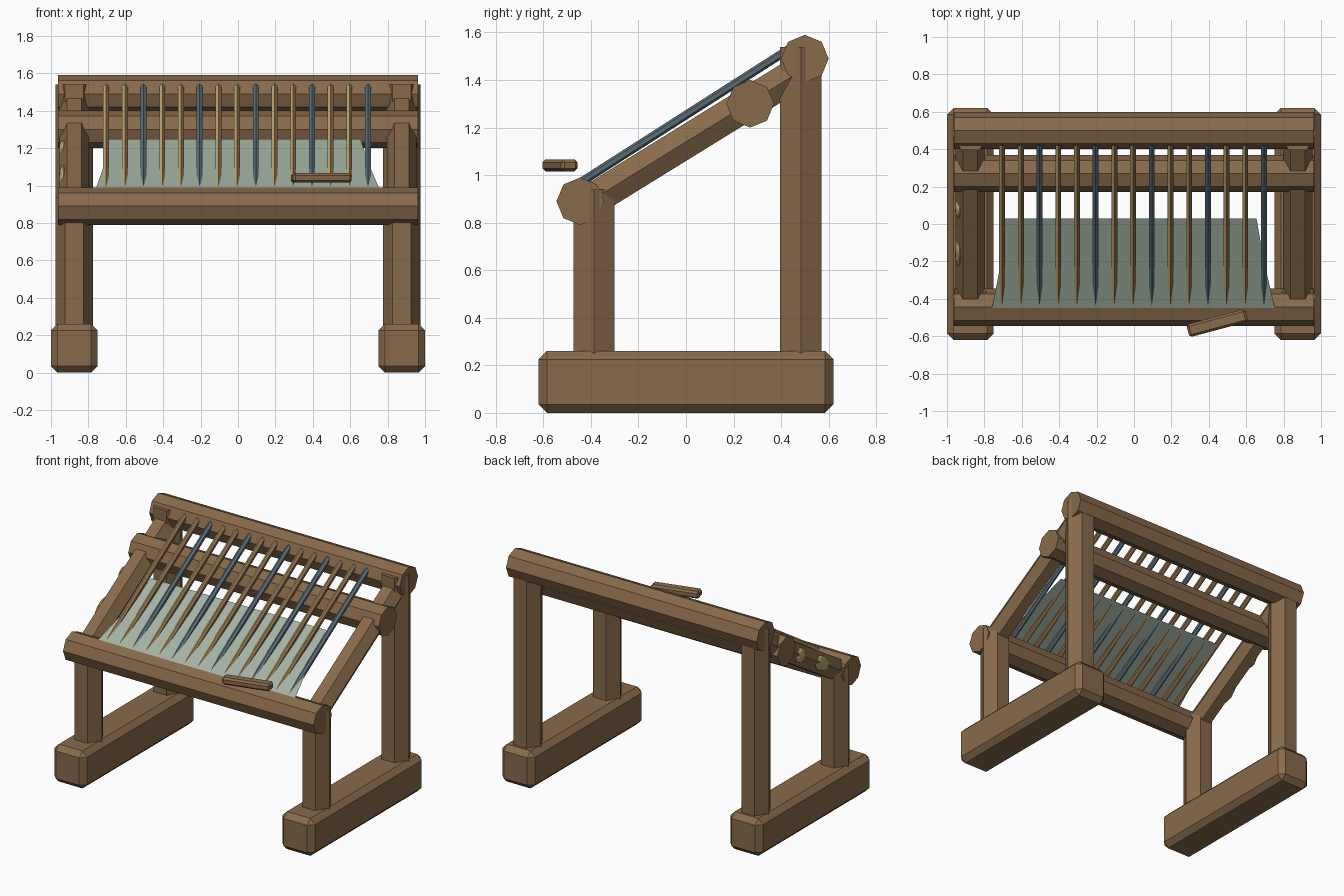
import bpy, bmesh, math
from mathutils import Vector, Matrix

cube = bpy.data.objects.get("Cube")
if cube:
    bpy.data.objects.remove(cube, do_unlink=True)


def material(name, rgb):
    m = bpy.data.materials.new(name)
    m.use_nodes = True
    m.diffuse_color = (*rgb, 1)
    m.node_tree.nodes["Principled BSDF"].inputs["Base Color"].default_value = (*rgb, 1)
    return m


WOOD = material("brown wood", (0.25, 0.145, 0.07))
CLOTH = material("sage cloth", (0.37, 0.45, 0.37))
BLUE = material("slate blue yarn", (0.10, 0.15, 0.18))
STRAW = material("straw yellow", (0.50, 0.38, 0.15))


def finish(name, bm, *mats):
    mesh = bpy.data.meshes.new(name)
    bm.to_mesh(mesh)
    bm.free()
    for m in mats:
        mesh.materials.append(m)
    ob = bpy.data.objects.new(name, mesh)
    bpy.context.collection.objects.link(ob)
    return ob


def bar(name, start, end, radius, sides, mats, phase=0.0):
    """Straight prism between two points; a second material covers its right half."""
    a, b = Vector(start), Vector(end)
    d = (b - a).normalized()
    u = Vector((0, 1, 0)) if abs(d.x) > 0.9 else Vector((1, 0, 0))
    v = d.cross(u)
    bm = bmesh.new()
    rings = []
    for p in (a, b):
        ring = []
        for i in range(sides):
            t = phase + math.tau * i / sides
            ring.append(bm.verts.new(p + radius * (u * math.cos(t) + v * math.sin(t))))
        rings.append(ring)
    for i in range(sides):
        j = (i + 1) % sides
        bm.faces.new((rings[0][i], rings[0][j], rings[1][j], rings[1][i]))
    for ring in rings:
        bm.faces.new(ring)
    bmesh.ops.recalc_face_normals(bm, faces=bm.faces)
    if len(mats) > 1:
        for f in bm.faces:
            f.material_index = int(f.normal.x < -0.1)
    return finish(name, bm, *mats)


def block(name, centre, size, bevel, angle=0.0):
    """Box with chamfered edges."""
    bm = bmesh.new()
    bmesh.ops.create_cube(bm, size=1)
    bmesh.ops.scale(bm, vec=size, verts=bm.verts)
    bmesh.ops.bevel(bm, geom=bm.edges[:], offset=bevel, segments=1, affect='EDGES')
    bmesh.ops.transform(bm, matrix=Matrix.Translation(centre) @ Matrix.Rotation(angle, 4, 'Z'),
                        verts=bm.verts)
    return finish(name, bm, WOOD)


# Side frames: foot, two posts and a sloping rail
for side, s in (("left", 1), ("right", -1)):
    x = 0.875 * s
    block(side + "_foot", (x, 0, 0.13), (0.25, 1.24, 0.26), 0.035)
    bar(side + "_front_post", (x, -0.387, 0.2), (x, -0.387, 0.94), 0.1, 6, [WOOD])
    bar(side + "_back_post", (x, 0.483, 0.2), (x, 0.483, 1.54), 0.1, 6, [WOOD])
    bar(side + "_rail", (x, -0.4, 0.893), (x, 0.46, 1.424), 0.079, 6, [WOOD])

# Cross beams
for name, y, z in (("front_beam", -0.445, 0.89), ("middle_beam", 0.27, 1.30),
                   ("back_beam", 0.5, 1.49)):
    bar(name, (-0.962, y, z), (0.962, y, z), 0.1, 8, [WOOD])

# Warp threads, every third one blue
for i in range(15):
    x = -0.705 + 0.1 * i
    mats = [BLUE] if i % 3 == 2 else [WOOD, STRAW]
    bar(f"warp_thread_{i + 1}", (x, -0.46, 0.959), (x, 0.46, 1.547), 0.018, 6, mats, math.pi / 2)

# Woven cloth, narrowing toward the back
bm = bmesh.new()
rows = []
for y, z, left, right in ((-0.455, 0.985, -0.76, 0.755), (-0.2, 1.124, -0.71, 0.695),
                          (0.03, 1.25, -0.69, 0.655)):
    rows.append((bm.verts.new((left, y, z)), bm.verts.new((right, y, z))))
for (a, b), (c, d) in zip(rows, rows[1:]):
    bm.faces.new((a, b, d, c))
finish("woven_cloth", bm, CLOTH)

# Shuttle above the front beam
block("shuttle", (0.445, -0.53, 1.041), (0.325, 0.07, 0.05), 0.012, math.radians(15))

# Straw patches on the outside of the right rail
slope = math.atan(0.617)
for i, (y, half) in enumerate(((-0.15, 0.09), (0.085, 0.055))):
    bm = bmesh.new()
    bmesh.ops.create_icosphere(bm, subdivisions=2, radius=1)
    bmesh.ops.scale(bm, vec=(0.022, half, 0.05), verts=bm.verts)
    centre = (-0.936, y, 1.149 + 0.617 * (y - 0.015))
    bmesh.ops.transform(bm, matrix=Matrix.Translation(centre) @ Matrix.Rotation(slope, 4, 'X'),
                        verts=bm.verts)
    finish(f"straw_patch_{i + 1}", bm, STRAW)
